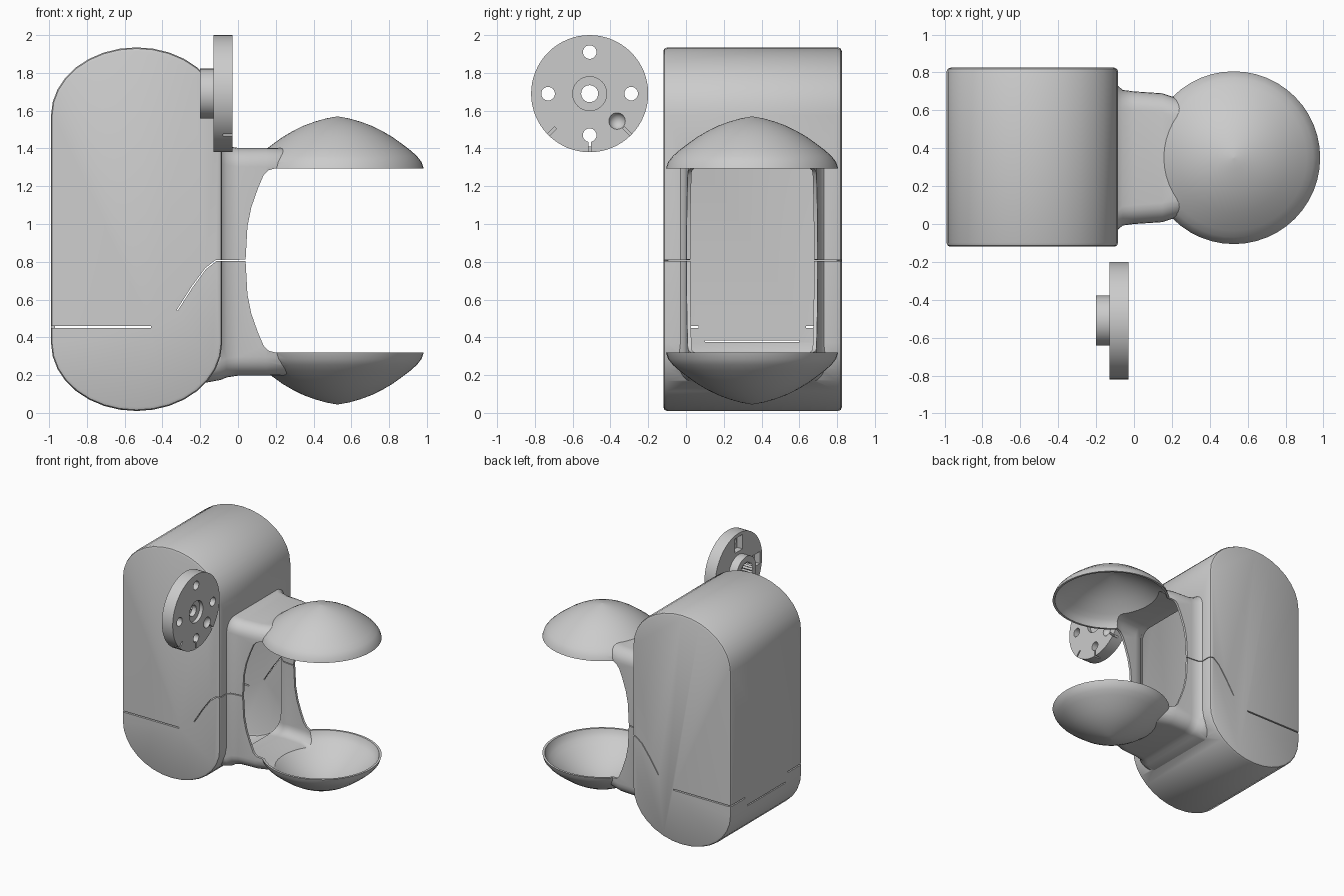
import bpy, bmesh
from math import sin, cos, pi, radians
from mathutils import Matrix

if "Cube" in bpy.data.objects:
    bpy.data.objects.remove(bpy.data.objects["Cube"])

CY, CZ = 0.35, 0.807      # centre of the clamp in y and z
WALL = 0.02


def loft(name, rings):
    """Closed solid from a list of equal-length rings of 3D points."""
    bm = bmesh.new()
    loops = [[bm.verts.new(p) for p in r] for r in rings]
    n = len(loops[0])
    for a, b in zip(loops, loops[1:]):
        for i in range(n):
            bm.faces.new((a[i], a[(i + 1) % n], b[(i + 1) % n], b[i]))
    bm.faces.new(loops[0][::-1])
    bm.faces.new(loops[-1])
    bmesh.ops.recalc_face_normals(bm, faces=bm.faces)
    me = bpy.data.meshes.new(name)
    bm.to_mesh(me)
    bm.free()
    ob = bpy.data.objects.new(name, me)
    bpy.context.collection.objects.link(ob)
    return ob


def box(x, y, z):
    return loft("cutter", [[(a, y[0], z[0]), (a, y[1], z[0]), (a, y[1], z[1]), (a, y[0], z[1])] for a in x])


def plate(pts, y0, y1):
    return loft("cutter", [[(x, y, z) for x, z in pts] for y in (y0, y1)])


def disc(x0, x1, r, y, z, n=32, name="cutter", r2=None):
    """Cylinder along x; r2 gives alternating spline radii."""
    return loft(name, [[(x, y + (r2 if r2 and i % 2 else r) * cos(2 * pi * i / n),
                         z + (r2 if r2 and i % 2 else r) * sin(2 * pi * i / n))
                        for i in range(n)] for x in (x0, x1)])


def combine(ob, other, op):
    m = ob.modifiers.new("bool", 'BOOLEAN')
    m.operation, m.object, m.solver = op, other, 'EXACT'
    bpy.context.view_layer.objects.active = ob
    bpy.ops.object.modifier_apply(modifier=m.name)
    bpy.data.objects.remove(other)


def smooth(ob, angle):
    bpy.ops.object.select_all(action='DESELECT')
    ob.select_set(True)
    bpy.context.view_layer.objects.active = ob
    bpy.ops.object.shade_smooth_by_angle(angle=radians(angle))


def capsule(name, t):
    """Rounded housing, shrunk by t."""
    def ring(y, d):
        pts, n = [], 16
        for s, z0 in ((1, 1.575), (-1, 0.37)):
            for i in range(n + 1):
                a = pi * i / n + (0 if s > 0 else pi)
                pts.append((-0.537 + (0.453 - d) * cos(a), y, z0 + (0.36 - d) * sin(a)))
        return pts
    y0, y1 = -0.12 + t, 0.825 - t
    return loft(name, [ring(y0, t + 0.02), ring(y0 + 0.006, t + 0.006), ring(y0 + 0.02, t),
                       ring(y1 - 0.02, t), ring(y1 - 0.006, t + 0.006), ring(y1, t + 0.02)])


def neck(t):
    """Rounded rectangular tube between housing and cups."""
    secs = [(-0.17 - t, .40, .64), (-0.09, .385, .625), (-0.06, .358, .612),
            (0, .35, .603), (.15, .34, .603), (.3, .29, .60)]
    rings = []
    for x, hy, hz in secs:
        hy, hz, r = hy - t, hz - t, 0.1 - t
        rings.append([(x, CY + sy * (hy - r) + r * cos(a0 + k * pi / 12),
                       CZ - 0.007 + sz * (hz - r) + r * sin(a0 + k * pi / 12))
                      for sy, sz, a0 in ((1, 1, 0), (-1, 1, pi / 2), (-1, -1, pi), (1, -1, 1.5 * pi))
                      for k in range(7)])
    return loft("neck", rings)


def cup(side, sr=1, sz=1, low=-0.04):
    """Shallow dome; side is +1 for the upper, -1 for the lower."""
    prof = [(.456, low), (.456, 0), (.445, .033), (.42, .065), (.385, .096), (.34, .13), (.29, .166),
            (.235, .198), (.18, .225), (.12, .247), (.06, .264), (.004, .274)]
    n = 48
    return loft("cup", [[(0.527 + r * sr * cos(2 * pi * i / n), CY + r * sr * sin(2 * pi * i / n),
                          CZ + side * (0.488 + h * sz)) for i in range(n)] for r, h in prof])


# hollow housing, neck and two cups
body = capsule("clamp_housing", 0)
for part in (neck(0), cup(1), cup(-1)):
    combine(body, part, 'UNION')
for cavity in (capsule("cavity", WALL), neck(WALL), cup(1, .96, .93, -.06), cup(-1, .96, .93, -.06)):
    combine(body, cavity, 'DIFFERENCE')

# mouth between the cups
half = [(.04, 0), (.05, .18), (.07, .28), (.105, .38), (.135, .45), (.16, .477), (.20, .488)]
mouth = [(x, CZ - h) for x, h in half[:0:-1]] + [(x, CZ + h) for x, h in half]
combine(body, plate(mouth + [(1.2, CZ + .488), (1.2, CZ - .488)], -0.5, 1.2), 'DIFFERENCE')

# thin flex slits
for y in ((-0.3, 0.065), (0.635, 1.0)):
    combine(body, box((-1.2, -0.46), y, (.45, .46)), 'DIFFERENCE')
combine(body, box((-1.2, -0.9), (0.1, 0.6), (.375, .384)), 'DIFFERENCE')
path = [(-.32, .54), (-.24, .665), (-.17, .76), (-.115, .803), (.1, .806)]
slit = path + [(x - .004 * (i < 4), z + .006) for i, (x, z) in enumerate(path)][::-1]
combine(body, plate(slit, -0.4, 1.1), 'DIFFERENCE')
smooth(body, 35)

# round drive disc with hub
HY, HZ = -0.51, 1.69
horn = disc(-0.13, -0.03, 0.31, HY, HZ, 64, "drive_disc")
combine(horn, disc(-0.2, -0.1, 0.132, HY, HZ, 48), 'UNION')
combine(horn, disc(-0.3, -0.1, 0.088, HY, HZ, 48, r2=0.075), 'DIFFERENCE')   # splined bore
combine(horn, disc(-0.06, 0.1, 0.09, HY, HZ), 'DIFFERENCE')
combine(horn, disc(-0.3, 0.1, 0.045, HY, HZ), 'DIFFERENCE')
for k in range(4):
    dy, dz = 0.22 * cos(k * pi / 2), 0.22 * sin(k * pi / 2)
    combine(horn, disc(-0.3, 0.1, 0.036, HY + dy, HZ + dz, 24), 'DIFFERENCE')
    # nut pocket on the back
    w, h = (0.06, 0.05) if k % 2 == 0 else (0.05, 0.06)
    combine(horn, box((-0.3, -0.08), (HY + dy - w, HY + dy + w), (HZ + dz - h, HZ + dz + h)), 'DIFFERENCE')
# index notches on the rim
for deg in (-135, -90, -45):
    notch = box((-0.08, 0.1), (0.255, 0.4), (-0.007, 0.007))
    notch.data.transform(Matrix.Translation((0, HY, HZ)) @ Matrix.Rotation(radians(deg), 4, 'X'))
    combine(horn, notch, 'DIFFERENCE')
# dimple
bpy.ops.mesh.primitive_uv_sphere_add(segments=24, ring_count=12, radius=0.045,
                                     location=(-0.02, HY + 0.145, HZ - 0.145))
combine(horn, bpy.context.object, 'DIFFERENCE')
smooth(horn, 30)
